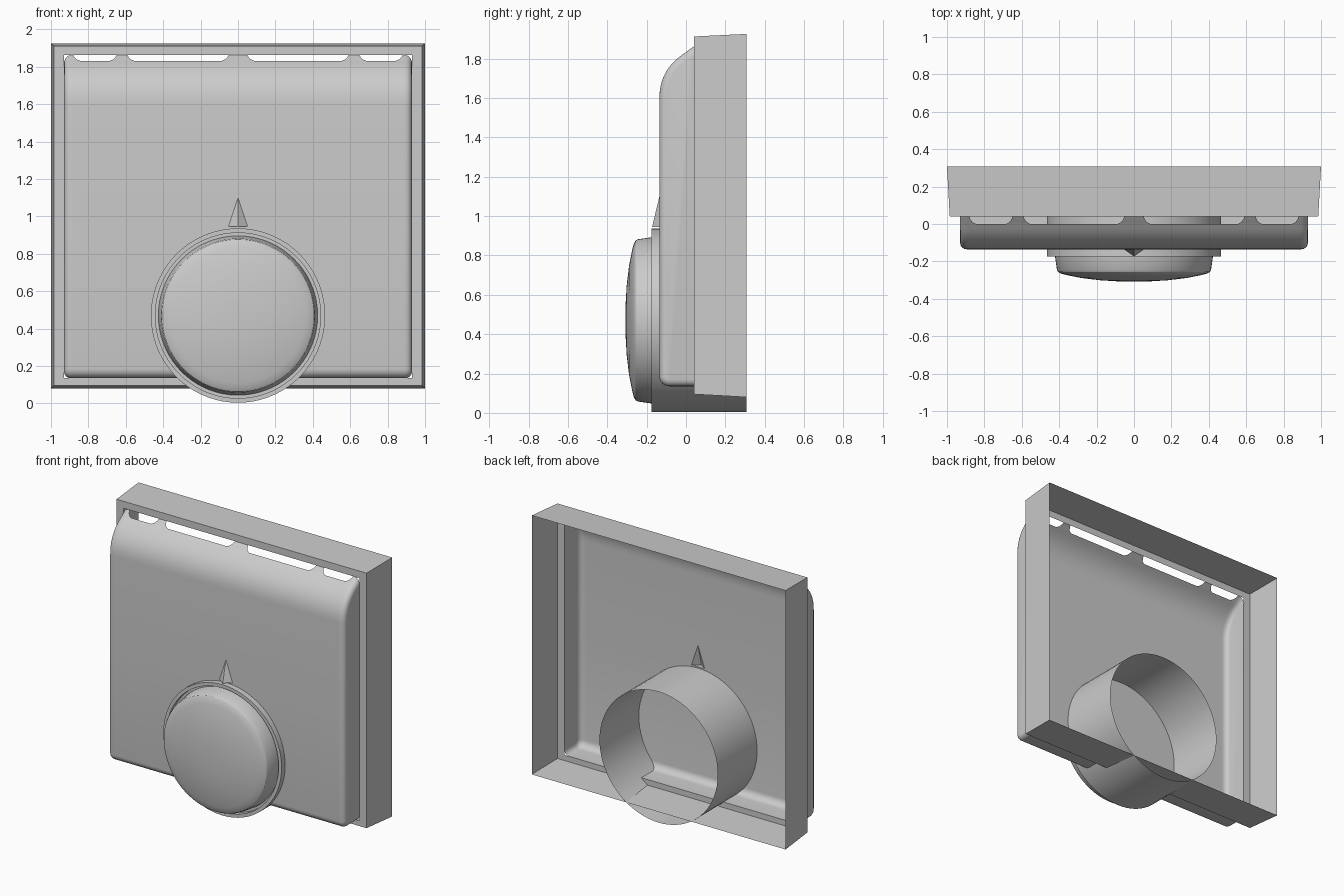
import bpy, bmesh, math

cube = bpy.data.objects.get("Cube")
if cube:
    bpy.data.objects.remove(cube, do_unlink=True)

grey = bpy.data.materials.new("light_grey_plastic")
grey.use_nodes = True
colour = (0.6, 0.6, 0.6, 1)
grey.diffuse_color = colour
grey.node_tree.nodes["Principled BSDF"].inputs["Base Color"].default_value = colour


def finish(bm, name):
    bmesh.ops.recalc_face_normals(bm, faces=bm.faces)
    mesh = bpy.data.meshes.new(name)
    bm.to_mesh(mesh)
    bm.free()
    mesh.materials.append(grey)
    ob = bpy.data.objects.new(name, mesh)
    bpy.context.collection.objects.link(ob)
    bpy.ops.object.select_all(action='DESELECT')
    ob.select_set(True)
    bpy.context.view_layer.objects.active = ob
    bpy.ops.object.shade_smooth_by_angle(angle=math.radians(30))
    return ob


def bridge(bm, a, b, closed=True):
    n = len(a)
    for i in range(n if closed else n - 1):
        j = (i + 1) % n
        bm.faces.new((a[i], a[j], b[j], b[i]))


# Back frame: tapered walls open at the back, with a narrow front flange
bm = bmesh.new()
rings = []
for x, y, low, high in ((1, 0.308, 0.08, 1.925), (0.985, 0.04, 0.095, 1.912),
                        (0.93, 0.04, 0.135, 1.862)):
    rings.append([bm.verts.new((sx * x, y, z))
                  for sx, z in ((-1, low), (1, low), (1, high), (-1, high))])
for a, b in zip(rings, rings[1:]):
    bridge(bm, a, b)
finish(bm, "back_frame")

# Cover side profile (y, z), running from the top edge down and under
front = -0.135
profile = [(0.04, 1.862), (0.025, 1.851), (0.01, 1.84)]
for i in range(11):
    t = i / 10
    curve = 2 * t * (1 - t)
    profile.append((front * (curve + t * t),
                    1.832 * (1 - t) ** 2 + 1.75 * curve + 1.6 * t * t))
tip_row = len(profile)
profile += [(front, 1.1), (front, 0.945)]
for i in range(7):
    a = math.radians(15 * i)
    profile.append((-0.085 - 0.05 * math.cos(a), 0.185 - 0.05 * math.sin(a)))
profile.append((0.04, 0.135))

# Cover columns match the ends of the vent slots
half = [0.052, 0.59, 0.65, 0.88, 0.93]
columns = [-x for x in reversed(half)] + [0] + half
slot_cells = (1, 3, 6, 8)
slot_inset = (0, 0.005, 0.016, 0.035)

bm = bmesh.new()
grid = []
for r, (y, z) in enumerate(profile):
    row = []
    for c, x in enumerate(columns):
        inset = slot_inset[r] if r < len(slot_inset) else 0
        if c in slot_cells:
            x += inset
        elif c - 1 in slot_cells:
            x -= inset
        row.append(bm.verts.new((x, y, z)))
    grid.append(row)

mid = len(half)
for r in range(len(profile) - 1):
    for c in range(len(columns) - 1):
        if r < 3 and c in slot_cells:
            continue
        if r == tip_row and c in (mid - 1, mid):
            continue
        bm.faces.new((grid[r][c], grid[r][c + 1], grid[r + 1][c + 1], grid[r + 1][c]))

# Pointer: hollow ridge pressed out of the cover above the dial
tip, foot = grid[tip_row][mid], grid[tip_row + 1][mid]
nose = bm.verts.new((0, -0.172, 0.945))
for c in (mid - 1, mid + 1):
    upper, lower = grid[tip_row][c], grid[tip_row + 1][c]
    bm.faces.new((upper, tip, lower))
    bm.faces.new((tip, nose, lower))
    bm.faces.new((nose, foot, lower))

# Cover ends with rounded front edges
rims = []
for c in (0, len(columns) - 1):
    edge = [row[c] for row in grid]
    bm.faces.new(edge)
    rims += [bm.edges.get(pair) for pair in zip(edge, edge[1:])]
bmesh.ops.recalc_face_normals(bm, faces=bm.faces)
bmesh.ops.bevel(bm, geom=rims, offset=0.035, segments=4, profile=0.5,
                affect='EDGES', clamp_overlap=False)
finish(bm, "front_cover")


def lathe(name, points, sides=72, centre=0.47):
    bm = bmesh.new()
    loops = []
    for radius, y in points:
        loops.append([bm.verts.new((radius * math.cos(i * math.tau / sides), y,
                                    centre + radius * math.sin(i * math.tau / sides)))
                      for i in range(sides)])
    for a, b in zip(loops, loops[1:]):
        bridge(bm, a, b)
    return bm, loops


# Dial sleeve: open tube with a thin front lip and a recess around the dial
bm, loops = lathe("dial_sleeve", [(0.466, 0.308), (0.466, -0.175), (0.442, -0.175),
                                  (0.442, -0.14), (0.425, -0.14)])
finish(bm, "dial_sleeve")

# Dial: tapered rim and a shallow domed face
bm, loops = lathe("dial", [(0.426, -0.14), (0.422, -0.175), (0.412, -0.245),
                           (0.406, -0.256), (0.39, -0.265), (0.36, -0.273),
                           (0.28, -0.289), (0.18, -0.301), (0.08, -0.307)])
bm.faces.new(loops[-1])
finish(bm, "dial")
